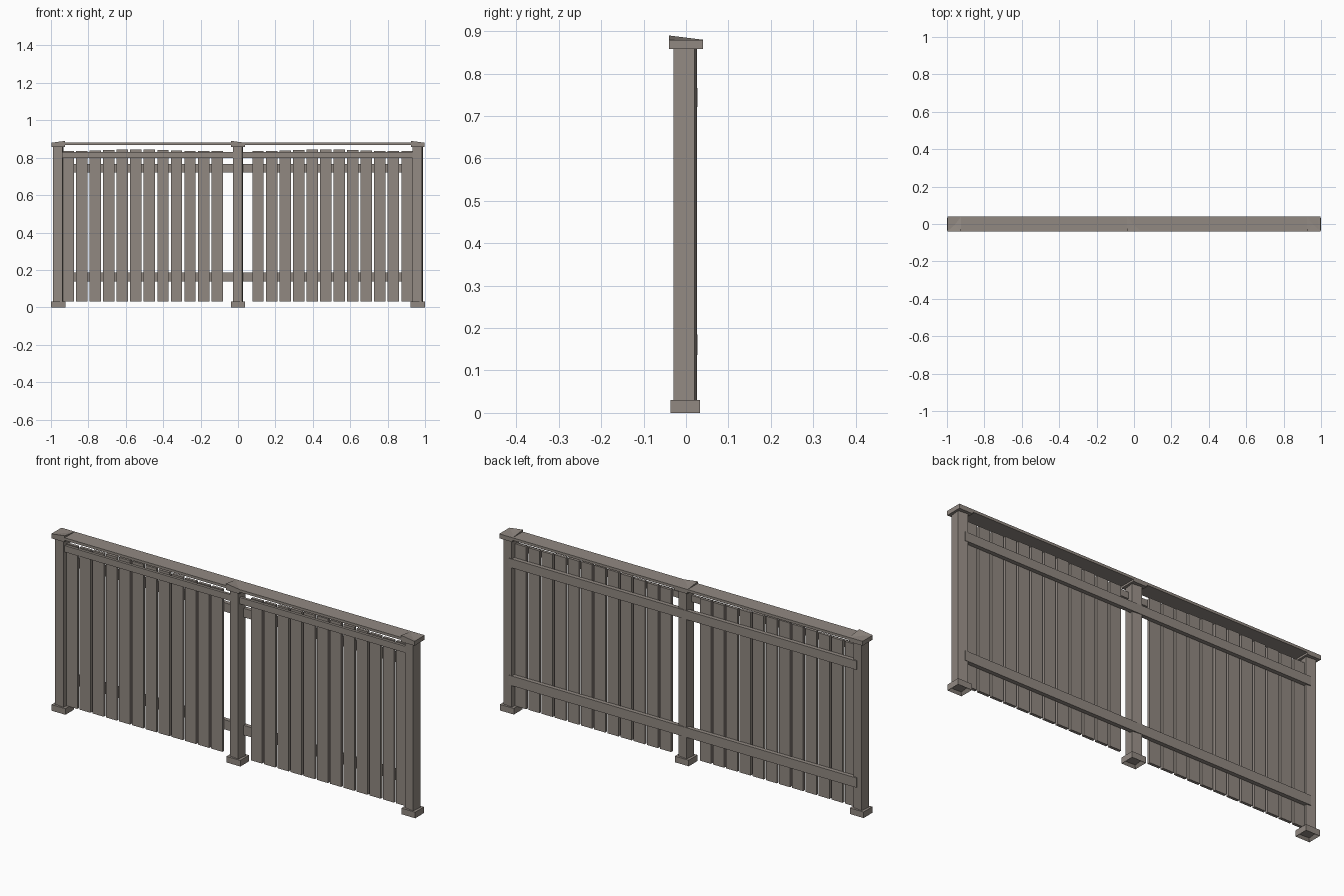
import bpy
import bmesh
import math
from mathutils import Matrix, Vector

if "Cube" in bpy.data.objects:
    bpy.data.objects.remove(bpy.data.objects["Cube"])

wood = bpy.data.materials.new("weathered_wood")
wood.use_nodes = True
colour = (0.285, 0.25, 0.222, 1)
wood.diffuse_color = colour
wood.node_tree.nodes["Principled BSDF"].inputs["Base Color"].default_value = colour


def finish(bm, name):
    mesh = bpy.data.meshes.new(name)
    bm.to_mesh(mesh)
    bm.free()
    mesh.materials.append(wood)
    obj = bpy.data.objects.new(name, mesh)
    bpy.context.collection.objects.link(obj)
    return obj


def box(name, low, high, yaw=0.0, edit=None):
    low, high = Vector(low), Vector(high)
    bm = bmesh.new()
    bmesh.ops.create_cube(bm, size=1)
    for v in bm.verts:
        v.co = Vector(a * b for a, b in zip(v.co, high - low))
    bmesh.ops.rotate(bm, verts=bm.verts, matrix=Matrix.Rotation(yaw, 3, "Z"))
    bmesh.ops.translate(bm, verts=bm.verts, vec=(low + high) / 2)
    if edit:
        edit(bm)
    return finish(bm, name)


def hollow_base(bm):
    # Recess in the underside of a foot
    bottom = min(bm.faces, key=lambda f: f.calc_center_median().z)
    bmesh.ops.inset_individual(bm, faces=[bottom], thickness=0.018)
    bmesh.ops.translate(bm, verts=bottom.verts, vec=(0, 0, 0.015))


def lift_corner(side):
    # Warped cap: the front inner top corner is raised
    def edit(bm):
        corner = max(bm.verts, key=lambda v: v.co.z * 4 - v.co.y + v.co.x * side)
        corner.co.z += 0.01
        top = max(bm.faces, key=lambda f: f.calc_center_median().z)
        bmesh.ops.poke(bm, faces=[top])
        middle = max(bm.verts, key=lambda v: len(v.link_edges) * 10
                     + v.co.z if len(v.link_faces) == 4 and
                     all(f.normal.z > -0.5 for f in v.link_faces) and
                     abs(v.co.y) < 0.02 else 0)
        middle.co.z = 0.879
    return edit


# Posts, feet and caps, slightly twisted
for label, x, side in (("left", 0.961, -1), ("middle", 0, -1), ("right", -0.961, 1)):
    box(label + "_post", (x - 0.025, -0.0265, 0.012), (x + 0.025, 0.0235, 0.87),
        math.radians(-7))
    box(label + "_foot", (x - 0.038, -0.036, 0), (x + 0.038, 0.033, 0.03),
        edit=hollow_base)
    box(label + "_cap", (x - 0.037, -0.04, 0.858), (x + 0.037, 0.04, 0.88),
        edit=lift_corner(side))

# Top board and rails
box("top_board", (-0.985, -0.04, 0.867), (0.985, 0.04, 0.88))
box("front_rail", (-0.94, -0.02, 0.798), (0.935, -0.007, 0.83))
for label, low, high in (("upper", 0.722, 0.766), ("lower", 0.137, 0.185)):
    box(label + "_back_rail", (-0.955, 0.007, low), (0.955, 0.0275, high))

# Upright slats in two bays, tops slightly uneven
for label, start in (("right", -0.908), ("left", 0.107)):
    for i in range(12):
        x = start + i * 0.0724
        top = 0.84 + 0.005 * math.sin(i * 0.6 - 1.5)
        box(f"{label}_slat_{i + 1}", (x - 0.0305, -0.007, 0.03),
            (x + 0.0305, 0.007, top))
